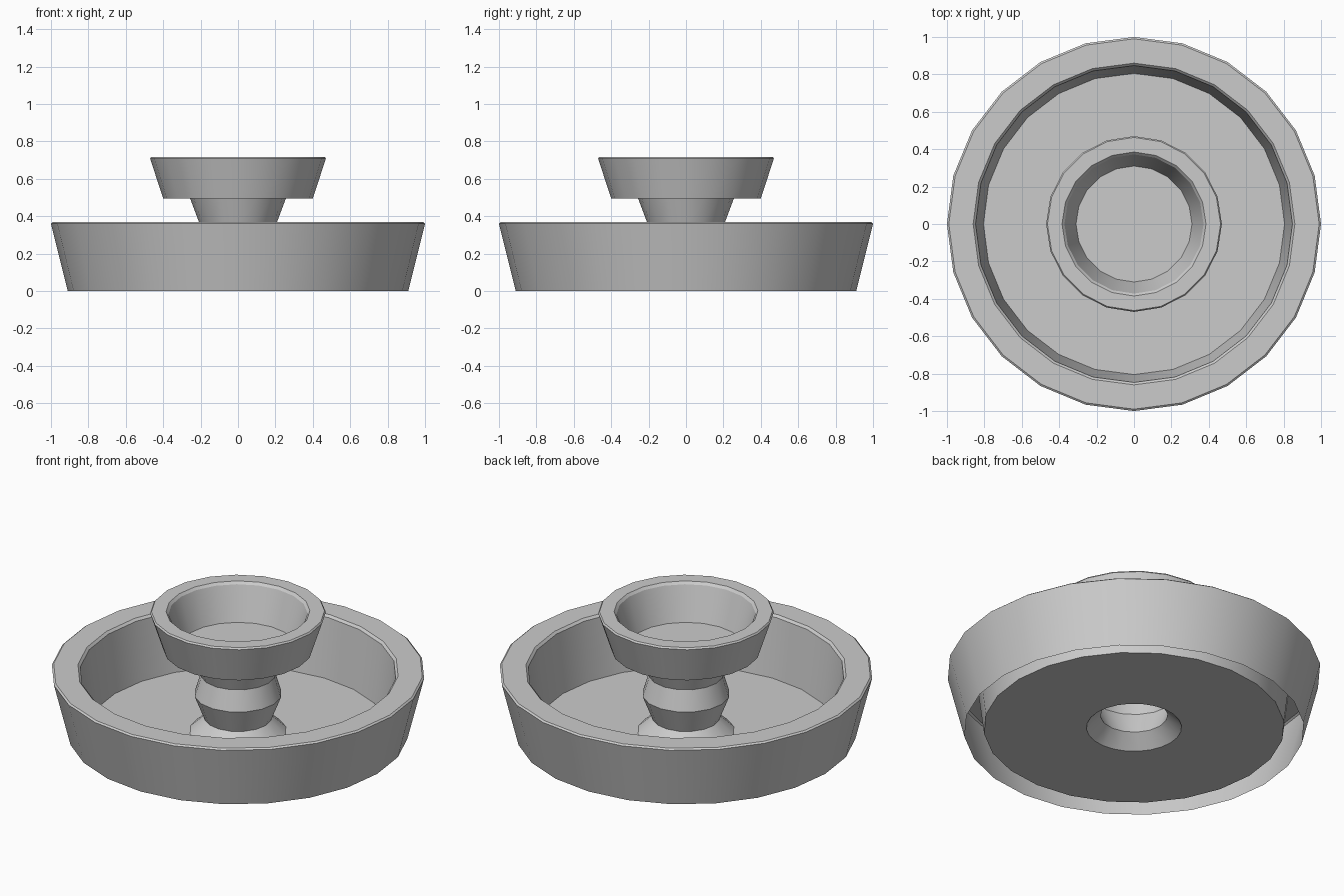
import bpy, bmesh, math

if "Cube" in bpy.data.objects:
    bpy.data.objects.remove(bpy.data.objects["Cube"])


def lathe(name, profile, sides, smooth=True, cap_end=False):
    """Revolve an (r, z) profile about the z axis as an open sheet."""
    bm = bmesh.new()
    rings = []
    for r, z in profile:
        rings.append([bm.verts.new((r * math.cos(2 * math.pi * i / sides),
                                    r * math.sin(2 * math.pi * i / sides), z))
                      for i in range(sides)])
    for a, b in zip(rings, rings[1:]):
        for i in range(sides):
            j = (i + 1) % sides
            bm.faces.new((a[i], a[j], b[j], b[i]))
    if cap_end:
        bm.faces.new(rings[-1])
    mesh = bpy.data.meshes.new(name)
    bm.to_mesh(mesh)
    bm.free()
    obj = bpy.data.objects.new(name, mesh)
    bpy.context.collection.objects.link(obj)
    if smooth:
        bpy.ops.object.select_all(action='DESELECT')
        obj.select_set(True)
        bpy.context.view_layer.objects.active = obj
        bpy.ops.object.shade_smooth_by_angle(angle=math.radians(25))
    return obj


# Large lower basin: outer wall, bevelled rim, inner wall, floor with centre hole
lathe("lower_basin", [(0.91, 0), (1.0, 0.36), (0.99, 0.368), (0.86, 0.368),
                      (0.847, 0.355), (0.805, 0.015), (0.255, 0.015)], 24)

# Hollow column with pinched waists
lathe("column", [(0.26, 0.015), (0.18, 0.09), (0.235, 0.23),
                 (0.2, 0.345), (0.26, 0.505)], 16)

# Small upper bowl, closed floor, wall open underneath
lathe("upper_bowl", [(0.4, 0.495), (0.47, 0.708), (0.463, 0.717), (0.385, 0.717),
                     (0.372, 0.703), (0.31, 0.507)], 20, cap_end=True)
